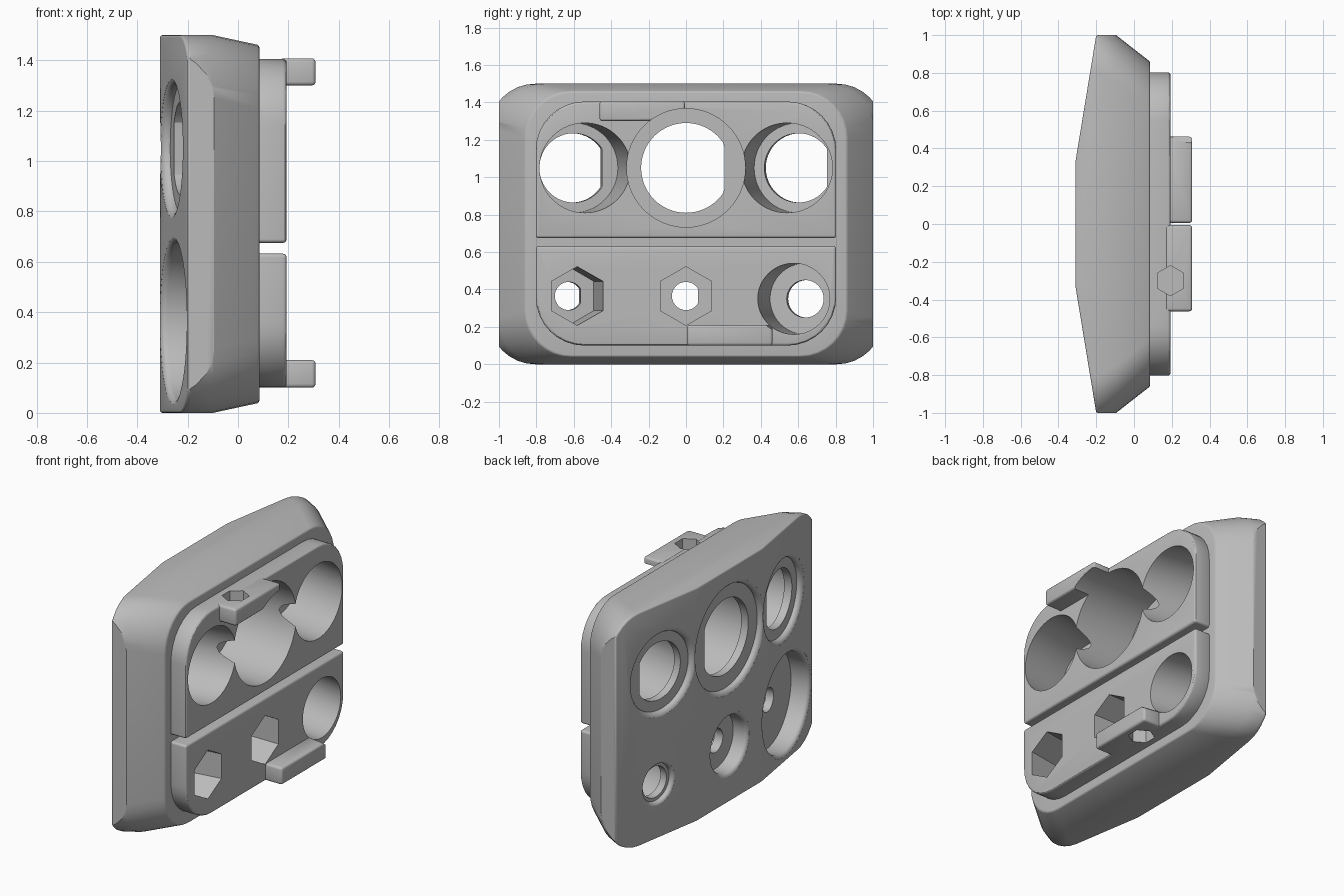
import bpy, bmesh, math
from mathutils import Vector

if "Cube" in bpy.data.objects:
    bpy.data.objects.remove(bpy.data.objects["Cube"])

grey = bpy.data.materials.new("plain grey")
grey.use_nodes = True
grey.diffuse_color = (0.5, 0.5, 0.5, 1)
grey.node_tree.nodes["Principled BSDF"].inputs["Base Color"].default_value = grey.diffuse_color

BACK, WEDGE_Y, SLOPE = -0.31, 0.33, math.atan(0.11 / 0.67)
PLATE_TOP = 0.193
parts, cutters = [], []


def finish(bm, name, group):
    bmesh.ops.recalc_face_normals(bm, faces=bm.faces)
    mesh = bpy.data.meshes.new(name)
    bm.to_mesh(mesh)
    bm.free()
    mesh.materials.append(grey)
    obj = bpy.data.objects.new(name, mesh)
    bpy.context.collection.objects.link(obj)
    group.append(obj)
    return obj


def loft(loops):
    """Skin a list of equal-length closed loops and cap both ends."""
    bm = bmesh.new()
    rings = [[bm.verts.new(p) for p in loop] for loop in loops]
    n = len(rings[0])
    for a, b in zip(rings, rings[1:]):
        for i in range(n):
            j = (i + 1) % n
            bm.faces.new((a[i], a[j], b[j], b[i]))
    bm.faces.new(rings[0][::-1])
    bm.faces.new(rings[-1])
    return bm


def rounded_loop(x, half_y, z0, z1, low, high, steps=8):
    """Rounded rectangle in the yz plane; low and high are corner radii."""
    pts = []
    for sy, sz, start in ((1, 1, 0), (-1, 1, 90), (-1, -1, 180), (1, -1, 270)):
        r = high if sz > 0 else low
        cy, cz = sy * (half_y - r), (z1 - r if sz > 0 else z0 + r)
        for k in range(steps + 1):
            t = math.radians(start + 90 * k / steps)
            pts.append(Vector((x, cy + r * math.cos(t), cz + r * math.sin(t))))
    return pts


def add_bevel(obj, width):
    mod = obj.modifiers.new("soft edges", "BEVEL")
    mod.width, mod.segments = width, 3
    mod.limit_method, mod.angle_limit = "ANGLE", math.radians(48)


# Housing: tapered rim, sides trimmed flat, three-facet rear face
bm = loft([rounded_loop(x, half_y, z0, 1.5 - z0, 0.25, 0.25) for x, half_y, z0 in
           ((-0.5, 1.06, 0), (-0.19, 1.055, 0), (-0.1, 1.004, 0), (0.085, 0.86, 0.04))])
trims = [((0, s, 0), (0, s, 0)) for s in (1, -1)]
trims += [((BACK, s * WEDGE_Y, 0), (-math.cos(SLOPE * s), math.sin(SLOPE * s), 0)) for s in (0, 1, -1)]
for point, normal in trims:
    bmesh.ops.bisect_plane(bm, geom=bm.verts[:] + bm.edges[:] + bm.faces[:],
                           plane_co=point, plane_no=normal, clear_outer=True)
    bmesh.ops.holes_fill(bm, edges=bm.edges[:])
bmesh.ops.remove_doubles(bm, verts=bm.verts[:], dist=0.0005)
add_bevel(finish(bm, "housing", parts), 0.016)

# Two raised inner plates
for name, z0, z1, low, high in (("lower_plate", 0.1, 0.632, 0.26, 0.015),
                                ("upper_plate", 0.675, 1.405, 0.015, 0.26)):
    bm = loft([rounded_loop(x, 0.803, z0, z1, low, high) for x in (0.07, PLATE_TOP)])
    add_bevel(finish(bm, name, parts), 0.014)

# Locking tabs, diagonal from each other, each with a blind hexagonal socket
for name, s, z0, z1 in (("upper_tab", -1, 1.3, 1.408), ("lower_tab", 1, 0.1, 0.21)):
    bm = bmesh.new()
    bmesh.ops.create_cube(bm, size=1)
    for v in bm.verts:
        v.co = (0.237 + v.co.x * 0.142, s * 0.234 + v.co.y * 0.456, (z0 + z1) / 2 + v.co.z * (z1 - z0))
    add_bevel(finish(bm, name, parts), 0.015)
    hexagon = [(PLATE_TOP + 0.08 * math.sin(k * math.pi / 3),
                s * 0.3 + 0.08 * math.cos(k * math.pi / 3)) for k in range(6)]
    middle = (z0 + z1) / 2
    ends = (middle + s * 0.035, middle - s * 0.12)
    finish(loft([[(x, y, z) for x, y in hexagon] for z in ends]), "tab_socket_cutter", cutters)


def bore(y, z, profile, sides=64, flat=None, flat_radius=None):
    """Turned cutter square to the rear facet; profile is (depth, radius)."""
    s = (y > 0) - (y < 0)
    axis = Vector((math.cos(SLOPE), -s * math.sin(SLOPE), 0)) if s else Vector((1, 0, 0))
    across = Vector((-axis.y, axis.x, 0))
    face = Vector((BACK + max(0, abs(y) - WEDGE_Y) * math.tan(SLOPE), y, z))
    loops = []
    for d, r in profile:
        loop = []
        for k in range(sides):
            t = 2 * math.pi * k / sides
            u = r * math.sin(t)
            if r == flat_radius:
                u = min(u, flat)
            loop.append(face + axis * d + across * u + Vector((0, 0, r * math.cos(t))))
        loops.append(loop)
    finish(loft(loops), "bore_cutter", cutters)


def rim(radius, soft):
    """Rounded mouth of a bore in the rear face."""
    arc = [math.radians(a) for a in (10, 30, 50, 70, 90)]
    return [(-0.15, radius)] + [(soft - soft * math.cos(t), radius - soft * math.sin(t)) for t in arc]


# Lens bores: mouth, shallow seat, flatted opening, wide inner pocket
for y, mouth, hole, pocket, flat in ((0, 0.36, 0.24, 0.317, 0.205),
                                     (0.615, 0.28, 0.185, 0.24, 0.155),
                                     (-0.615, 0.28, 0.185, 0.24, 0.155)):
    seat = mouth - 0.03
    bore(y, 1.05, rim(mouth, 0.03) + [(0.035, seat), (0.035, hole), (0.085, hole),
                                     (0.085, pocket), (0.75, pocket)], flat=flat, flat_radius=hole)

# Small lower bore with round pocket
bore(0.65, 0.35, rim(0.14, 0.02) + [(0.03, 0.12), (0.03, 0.1), (0.08, 0.1),
                                    (0.08, 0.19), (0.75, 0.19)])

# Lower rear recesses with flatted screw holes and hexagonal nut pockets
for y, mouth, depth, nut in ((0, 0.205, 0.1, 0.16), (-0.655, 0.335, 0.12, 0.17)):
    bore(y, 0.365, rim(mouth, 0.025) + [(depth, mouth - 0.025), (depth, 0.075), (0.4, 0.075)],
         flat=0.065, flat_radius=0.075)
    bore(y, 0.365, [(nut, 0.157), (0.8, 0.157)], sides=6)

# Cut every part, bake the result and drop the helpers
for part in parts:
    for cutter in cutters:
        cutter.hide_render = True
        mod = part.modifiers.new("cut", "BOOLEAN")
        mod.operation, mod.solver, mod.object = "DIFFERENCE", "EXACT", cutter
graph = bpy.context.evaluated_depsgraph_get()
baked = [bpy.data.meshes.new_from_object(p.evaluated_get(graph)) for p in parts]
for part, mesh in zip(parts, baked):
    part.modifiers.clear()
    part.data = mesh
for cutter in cutters:
    bpy.data.objects.remove(cutter)

bpy.ops.object.select_all(action="DESELECT")
for part in parts:
    part.select_set(True)
bpy.context.view_layer.objects.active = parts[0]
bpy.ops.object.shade_smooth_by_angle(angle=math.radians(30))
